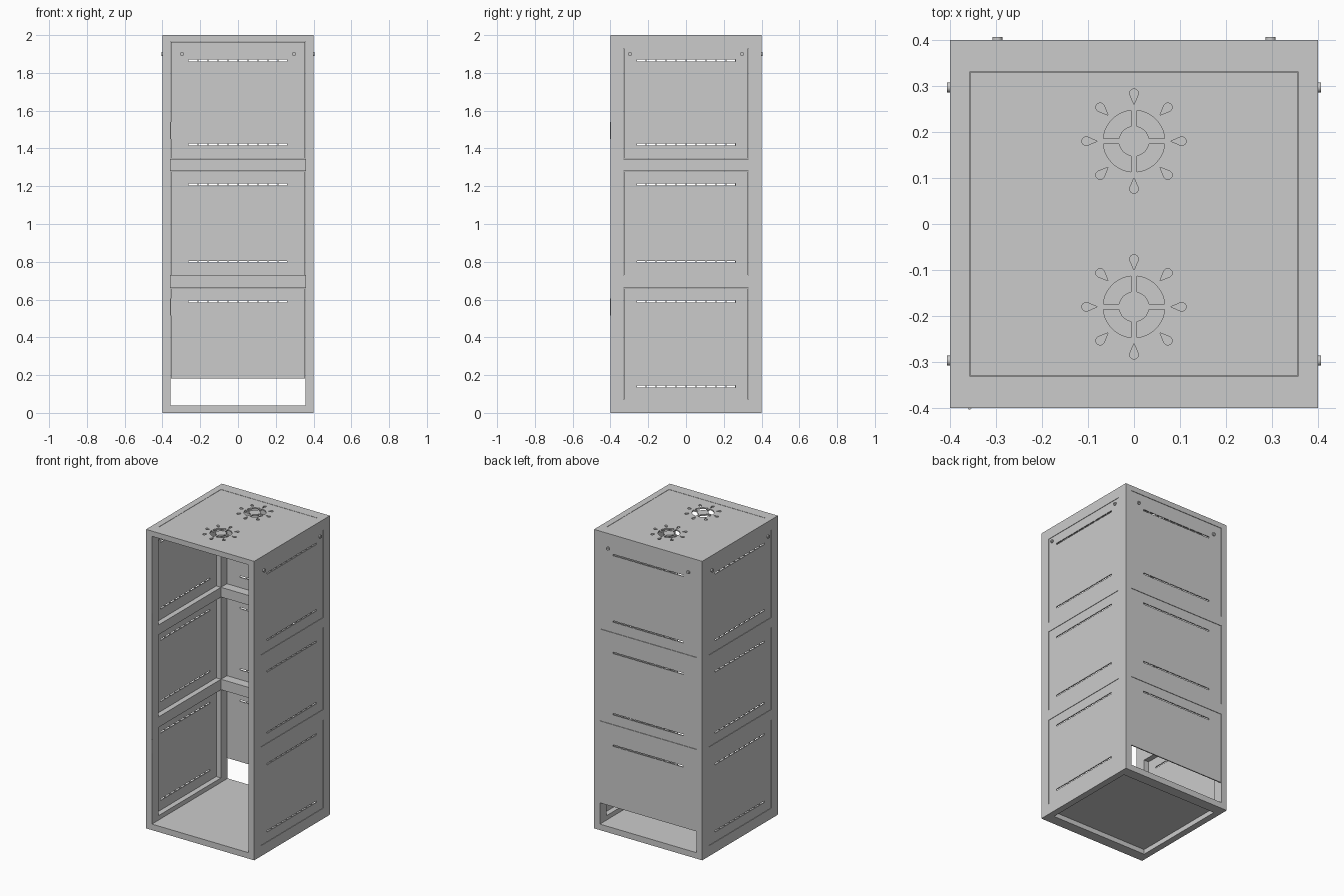
import bpy, bmesh
from math import sin, cos, asin, pi, tau
from mathutils import Matrix, Vector

if "Cube" in bpy.data.objects:
    bpy.data.objects.remove(bpy.data.objects["Cube"])

W, H = 0.4, 2.0            # half width, height
FX, FY = 0.357, 0.33       # half openings of the frame
BAYS = [(0.07, 0.66), (0.73, 1.28), (1.345, 1.93)]


def prism(bm, pts, z0, z1):
    """Closed prism from a counter-clockwise 2D outline."""
    lo = [bm.verts.new((x, y, z0)) for x, y in pts]
    hi = [bm.verts.new((x, y, z1)) for x, y in pts]
    bm.faces.new(lo[::-1])
    bm.faces.new(hi)
    n = len(pts)
    for i in range(n):
        j = (i + 1) % n
        bm.faces.new((lo[i], lo[j], hi[j], hi[i]))


def rect(x0, x1, y0, y1):
    return [(x0, y0), (x1, y0), (x1, y1), (x0, y1)]


def make(name, prisms, matrix=Matrix()):
    bm = bmesh.new()
    for p in prisms:
        prism(bm, *p)
    me = bpy.data.meshes.new(name)
    bm.to_mesh(me)
    bm.free()
    me.transform(matrix)
    ob = bpy.data.objects.new(name, me)
    bpy.context.collection.objects.link(ob)
    return ob


def cut(ob, prisms, matrix=Matrix()):
    cutter = make("cutter", prisms, matrix)
    cutter.hide_render = True
    mod = ob.modifiers.new("cut", 'BOOLEAN')
    mod.operation, mod.solver, mod.object = 'DIFFERENCE', 'EXACT', cutter
    bpy.context.view_layer.objects.active = ob
    bpy.ops.object.modifier_apply(modifier=mod.name)
    bpy.data.objects.remove(cutter)


def circle(r, n=24, cx=0, cy=0):
    return [(cx + r * cos(tau * i / n), cy + r * sin(tau * i / n)) for i in range(n)]


# local (x, y, z) -> (world y, world z, outward x); turned about z for each wall
BASE = Matrix(((0, 0, 1, 0), (1, 0, 0, 0), (0, 1, 0, 0), (0, 0, 0, 1)))


def wall(angle):
    return Matrix.Rotation(angle, 4, 'Z') @ BASE


# Welded frame: a solid block opened from the front, bottom/top, sides and back
frame = make("frame", [(rect(-W, W, -W, W), 0, H)])
cut(frame, [(rect(-FX, FX, -0.5, FY), 0.04, 1.965)])
cut(frame, [(rect(-FX, FX, -FY, FY), -0.1, 2.1)])
cut(frame, [(rect(-0.5, 0.5, -FY, FY), a, b) for a, b in BAYS])
cut(frame, [(rect(-FX, FX, 0.2, 0.5), a, b)
            for a, b in ((0.04, 0.66), (0.73, 1.28), (1.345, 1.965))])


def slot_row(z):
    return [(rect(x - 0.0235, x + 0.0235, z - 0.005, z + 0.005), 0.35, 0.45)
            for x in (-0.237 + 0.0527 * i for i in range(10))]


# Vented panels: two slot rows per panel, quarter-turn locks on the top panels
SLOTS = [(0.14, 0.59), (0.80, 1.21), (1.42, 1.865)]
for side, angle, half in (("right", 0, FY), ("back", pi / 2, FX), ("left", pi, FY)):
    m = wall(angle)
    for i, ((z0, z1), rows) in enumerate(zip(BAYS, SLOTS)):
        if side == "back":
            if i == 0:
                z0, rows = 0.18, rows[1:]      # cable gap below
            if i == 2:
                z1 = 1.965
        h = half - 0.001
        panel = make(f"{side}_panel_{i + 1}",
                     [(rect(-h, h, z0 + 0.001, z1 - 0.001), W - 0.009, W - 0.002)], m)
        cut(panel, [s for z in rows for s in slot_row(z)], m)
    for j, x in enumerate((-0.297, 0.297)):
        lock = make(f"{side}_lock_{j + 1}", [(circle(0.011, 24, x, 1.9), W - 0.02, W + 0.006)], m)
        cut(lock, [(rect(x - 0.007, x + 0.007, 1.8985, 1.9015), W + 0.003, W + 0.02)], m)


# Roof plate with two fan vents
def ring_quarter(k, ro=0.067, ri=0.033, g=0.006, n=10):
    pts = []
    for r, flip in ((ro, False), (ri, True)):
        a = asin(g / r)
        arc = [a + (pi / 2 - 2 * a) * i / n for i in range(n + 1)]
        if flip:
            arc.reverse()
        pts += [(r * cos(t + k * pi / 2), r * sin(t + k * pi / 2)) for t in arc]
    return pts


def teardrop(k):
    n, r, c = 10, 0.0095, 0.104
    pts = [(0.08, 0)] + [(c + r * cos(t), r * sin(t))
                         for t in (-1.95 + 3.9 * i / n for i in range(n + 1))]
    a = k * pi / 4
    return [(x * cos(a) - y * sin(a), x * sin(a) + y * cos(a)) for x, y in pts]


roof = make("roof_panel", [(rect(-FX + 0.001, FX - 0.001, -FY + 0.001, FY - 0.001), H - 0.010, H - 0.001)])
holes = [ring_quarter(k) for k in range(4)] + [teardrop(k) for k in range(8)]
cut(roof, [([(x, y + cy) for x, y in pts], H - 0.05, H + 0.05)
           for cy in (-0.18, 0.18) for pts in holes])

# Floor plate, flush with the top of the bottom rails
make("floor_panel", [(rect(-FX, FX, -FY, FY), 0.032, 0.04)])

# Door hinge pins on the front left post
for j, (z0, z1) in enumerate(((0.515, 0.605), (1.45, 1.54))):
    make(f"hinge_pin_{j + 1}", [(circle(0.0035, 12, -FX, -W), z0, z1)])

# Smooth the round parts, keep corners sharp
for ob in bpy.context.collection.objects:
    if "lock" in ob.name or "hinge" in ob.name:
        bpy.ops.object.select_all(action='DESELECT')
        ob.select_set(True)
        bpy.context.view_layer.objects.active = ob
        bpy.ops.object.shade_smooth_by_angle(angle=0.6)
